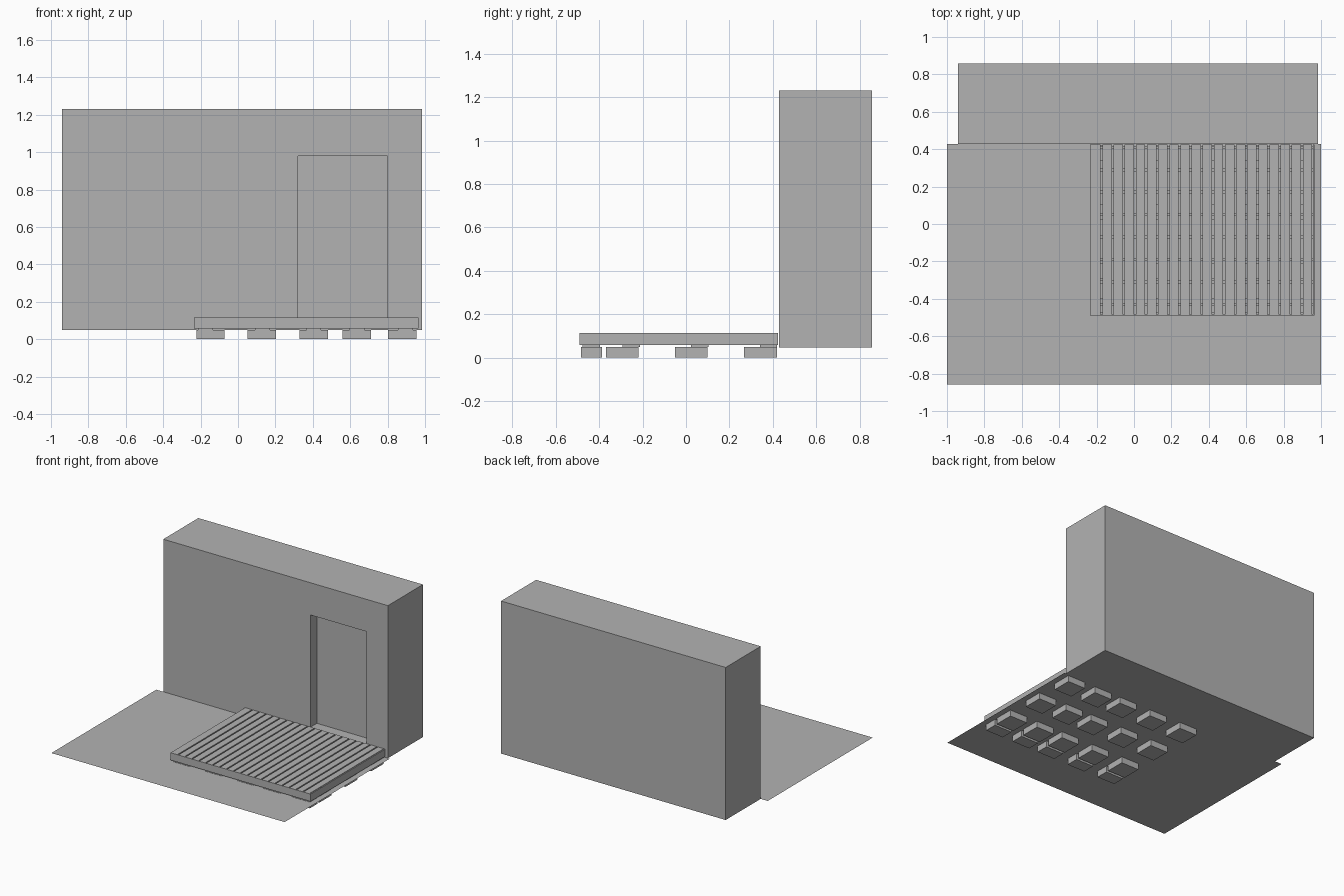
import bpy
import bmesh
from mathutils import Vector

cube = bpy.data.objects.get("Cube")
if cube:
    bpy.data.objects.remove(cube, do_unlink=True)

grey = bpy.data.materials.new("plain grey")
grey.use_nodes = True
TONE = (0.45, 0.45, 0.45, 1)
grey.diffuse_color = TONE
grey.node_tree.nodes["Principled BSDF"].inputs["Base Color"].default_value = TONE


def finish(name, bm):
    bmesh.ops.recalc_face_normals(bm, faces=bm.faces)
    mesh = bpy.data.meshes.new(name)
    bm.to_mesh(mesh)
    bm.free()
    mesh.materials.append(grey)
    obj = bpy.data.objects.new(name, mesh)
    bpy.context.collection.objects.link(obj)
    return obj


def add_box(bm, xs, ys, zs):
    verts = bmesh.ops.create_cube(bm, size=1)["verts"]
    size = Vector((xs[1] - xs[0], ys[1] - ys[0], zs[1] - zs[0]))
    mid = Vector((sum(xs), sum(ys), sum(zs))) / 2
    for v in verts:
        v.co = v.co * size + mid


def boxes(name, items):
    bm = bmesh.new()
    for item in items:
        add_box(bm, *item)
    return finish(name, bm)


def around(c, half):
    return (c - half, c + half)


GROUND, TOP = 0.048, 0.115
WALL_Y = 0.428

# Ground sheet in front of the wall
bm = bmesh.new()
corners = [(-1, -0.857), (1, -0.857), (1, WALL_Y), (-1, WALL_Y)]
bm.faces.new([bm.verts.new((x, y, GROUND)) for x, y in corners])
bm.normal_update()
finish("ground_sheet", bm)

# Thick house wall with a recessed doorway
wall = boxes("house_wall", [((-0.94, 0.985), (WALL_Y, 0.857), (GROUND, 1.23))])
cutter = boxes("doorway_cutter", [((0.32, 0.80), (0.3, WALL_Y + 0.08), (0.11, 0.98))])
cutter.hide_render = True
cutter.hide_viewport = True
cut = wall.modifiers.new("doorway", "BOOLEAN")
cut.operation = "DIFFERENCE"
cut.solver = "EXACT"
cut.object = cutter
bpy.context.view_layer.update()
baked = bpy.data.meshes.new_from_object(
    wall.evaluated_get(bpy.context.evaluated_depsgraph_get()))
wall.modifiers.clear()
wall.data = baked
bpy.data.objects.remove(cutter, do_unlink=True)

# Deck boards running front to back
LEFT, RIGHT, FRONT, BACK = -0.235, 0.965, -0.49, 0.424
TRIM = 0.007
PITCH = 0.0595
boxes("deck_boards", [
    ((LEFT + TRIM + i * PITCH, LEFT + TRIM + i * PITCH + 0.05),
     (FRONT + TRIM, BACK), (0.1, TOP)) for i in range(20)])

# Joists running across under the boards
boxes("deck_joists", [
    ((LEFT + TRIM, RIGHT - TRIM), around(0.41 - i * 0.12, 0.008), (0.06, 0.1))
    for i in range(8)])

# Thin trim around the open edges of the deck
boxes("deck_trim", [
    ((LEFT, RIGHT), (FRONT, FRONT + TRIM), (0.058, TOP)),
    ((LEFT, LEFT + TRIM), (FRONT + TRIM, BACK), (0.058, TOP)),
    ((RIGHT - TRIM, RIGHT), (FRONT + TRIM, BACK), (0.058, TOP))])

# Footings with small packers on top
PIER_X = (-0.147, 0.128, 0.405, 0.635, 0.879)
PIER_Y = ((-0.484, -0.388), (-0.368, -0.218), (-0.05, 0.1), (0.268, 0.418))
PACK_X = (-0.175, 0.13, 0.405, 0.635, 0.895)
PACK_Y = (-0.436, -0.252, 0.064, 0.38)
boxes("footings", [(around(x, 0.076), y, (0, 0.05)) for x in PIER_X for y in PIER_Y])
boxes("footing_packers", [
    (around(x, 0.04), around(y, 0.04), (0.05, 0.06)) for x in PACK_X for y in PACK_Y])
